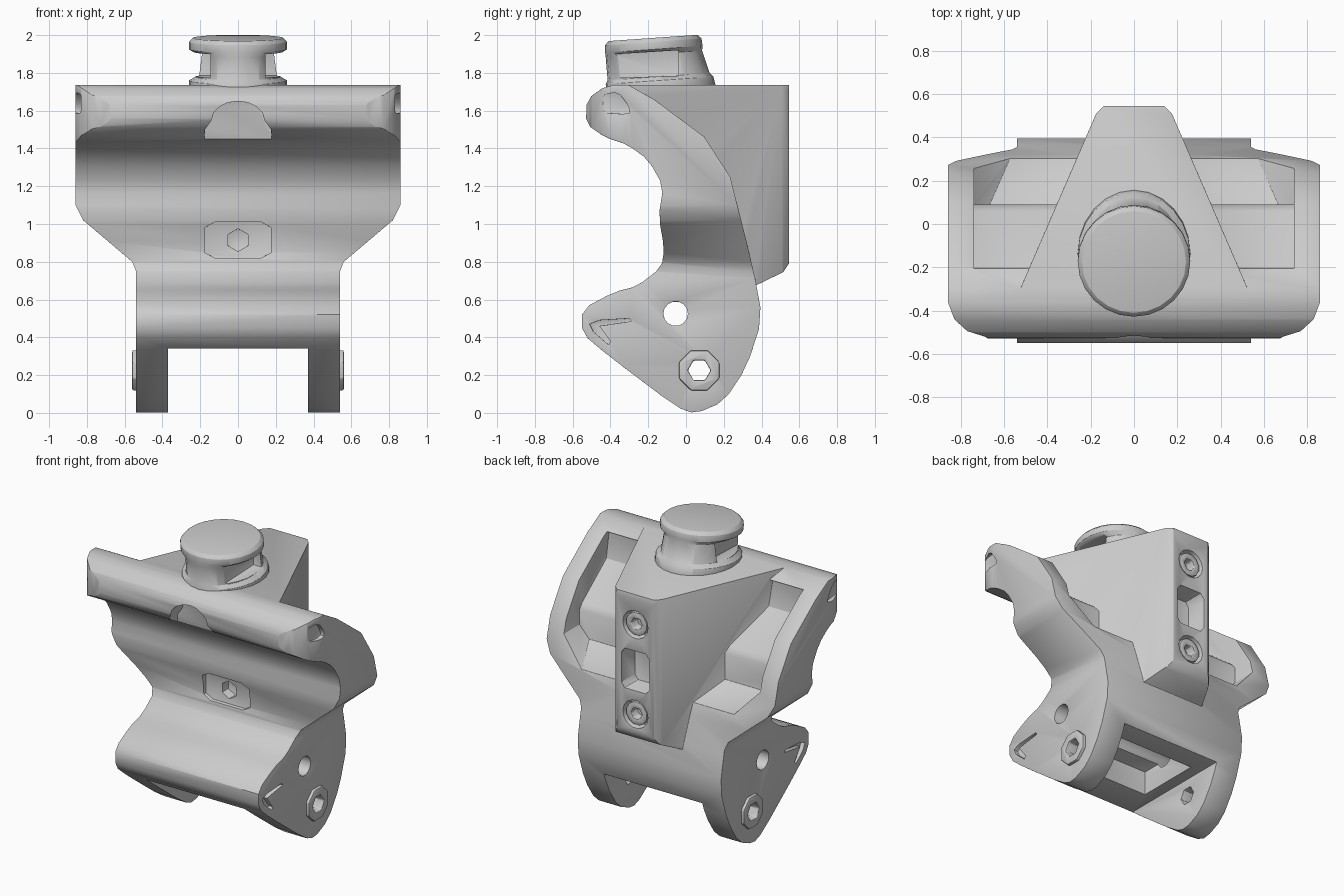
import bpy, bmesh, math
from mathutils import Vector

if "Cube" in bpy.data.objects:
    bpy.data.objects.remove(bpy.data.objects["Cube"])

AXES = {'x': lambda p, t: (t, p[0], p[1]), 'y': lambda p, t: (p[0], t, p[1]), 'z': lambda p, t: (p[0], p[1], t)}

def make(name, verts, faces):
    me = bpy.data.meshes.new(name)
    me.from_pydata(verts, [], faces)
    bm = bmesh.new(); bm.from_mesh(me)
    bmesh.ops.recalc_face_normals(bm, faces=bm.faces)
    bm.to_mesh(me); bm.free()
    ob = bpy.data.objects.new(name, me)
    bpy.context.collection.objects.link(ob)
    return ob

def prism(name, pts, axis, a, b):
    n = len(pts)
    verts = [AXES[axis](p, t) for t in (a, b) for p in pts]
    faces = [list(range(n)), list(range(n, 2 * n))]
    faces += [(i, (i + 1) % n, n + (i + 1) % n, n + i) for i in range(n)]
    return make(name, verts, faces)

def loft(name, rings, n, tilt=0):
    verts = [(rx * math.cos(t), cy + ry * math.sin(t), z + tilt * ry * math.sin(t))
             for z, cy, rx, ry in rings for t in [2 * math.pi * i / n for i in range(n)]]
    faces = [list(range(n)), list(range(len(verts) - n, len(verts)))]
    faces += [(k * n + i, k * n + (i + 1) % n, (k + 1) * n + (i + 1) % n, (k + 1) * n + i)
              for k in range(len(rings) - 1) for i in range(n)]
    return make(name, verts, faces)

def ngon(cx, cy, r, n, turn=0.0):
    return [(cx + r * math.cos(2 * math.pi * (i + turn) / n), cy + r * math.sin(2 * math.pi * (i + turn) / n)) for i in range(n)]

def rect(x0, x1, y0, y1):
    return [(x0, y0), (x1, y0), (x1, y1), (x0, y1)]

def mirrored(half):
    return half + [(-x, y) for x, y in reversed(half)]

def soften(pts, q=0.22):
    out = []
    for i, p in enumerate(pts):
        p, a, b = Vector(p), Vector(pts[i - 1]), Vector(pts[(i + 1) % len(pts)])
        out += [tuple(p.lerp(a, q)), tuple(p.lerp(b, q))]
    return out

def apply_mod(ob, kind, **kw):
    m = ob.modifiers.new(kind, kind)
    for k, v in kw.items():
        setattr(m, k, v)
    bpy.context.view_layer.objects.active = ob
    bpy.ops.object.modifier_apply(modifier=m.name)

def boolean(ob, other, op='DIFFERENCE'):
    apply_mod(ob, 'BOOLEAN', object=other, operation=op, solver='EXACT')
    bpy.data.objects.remove(other)
    return ob

def finish(ob, width=0, angle=35):
    if width:
        apply_mod(ob, 'BEVEL', width=width, segments=2, limit_method='ANGLE', angle_limit=math.radians(38))
    bpy.ops.object.select_all(action='DESELECT')
    ob.select_set(True)
    bpy.context.view_layer.objects.active = ob
    bpy.ops.object.shade_smooth_by_angle(angle=math.radians(angle))

# Clamp body: side profile limited by the front and top outlines
side = [(-.53, 1.53), (-.525, 1.66), (-.42, 1.735), (-.27, 1.735), (.2, 1.385), (.355, .77), (.405, .5), (.32, .24),
        (.2, .06), (.05, -.005), (-.05, .03), (-.42, .31), (-.55, .42), (-.55, .55), (-.38, .64), (-.26, .67),
        (-.13, .77), (-.115, .87), (-.145, 1.04), (-.12, 1.2), (-.2, 1.34), (-.31, 1.42), (-.43, 1.46)]
body = prism("clamp_body", soften(side), 'x', -.9, .9)
boolean(body, prism("front_outline", mirrored([(.86, 1.9), (.86, 1.1), (.82, 1.02), (.56, .8), (.54, .75), (.54, -.1)]), 'y', -1, 1), 'INTERSECT')
boolean(body, prism("top_outline", mirrored([(.9, .6), (.86, -.36), (.83, -.44), (.77, -.495), (.69, -.52), (.55, -.6)]), 'z', -1, 3), 'INTERSECT')

# Rear wing pockets with a stepped floor
for s in (1, -1):
    pocket = prism("pocket", [(-.23, 1.68), (-.2, 1.5), (.06, 1.3), (.09, 1.26), (.09, 1.08), (.3, .98), (.8, .98), (.8, 1.68)], 'x', s * .1, s * .74)
    boolean(pocket, prism("pocket_outline", [(s * .1, 1.8), (s * .74, 1.8), (s * .74, 1.16), (s * .5, .9), (s * .1, .9)], 'y', -1, 1), 'INTERSECT')
    boolean(body, pocket)

# Central rear wedge
wedge = prism("wedge", mirrored([(.14, .545), (.175, .51), (.5, -.24), (.55, -.36)]), 'z', .5, 1.735)
boolean(wedge, prism("wedge_profile", [(-.36, 1.8), (.6, 1.8), (.545, 1.7), (.545, .79), (.515, .745), (.38, .68), (.2, .6),
                                       (-.03, .75), (-.03, 1.3), (-.28, 1.55)], 'x', -1, 1), 'INTERSECT')
boolean(body, wedge, 'UNION')

# Gap between the legs, hollow underside and cross holes
boolean(body, prism("leg_gap", rect(-.37, .37, -.2, .34), 'y', -1, 1))
boolean(body, prism("underside_hollow", rect(-.29, .29, -.24, .2), 'z', .2, .5))
boolean(body, prism("pin_hole", ngon(-.055, .525, .065, 14), 'x', -1, 1))
boolean(body, prism("pivot_hole", ngon(.07, .225, .06, 6), 'x', -1, 1))

# Arch window in the upper lip, front plate recess, rear strip recesses
arch = [(-.18, 1.42), (.18, 1.42), (.175, 1.5)] + [(.14 * math.cos(t), 1.55 + .1 * math.sin(t)) for t in [math.pi * i / 8 for i in range(9)]] + [(-.175, 1.5)]
boolean(body, prism("arch_cut", arch, 'y', -1, -.4))
boolean(body, prism("plate_recess", soften(rect(-.175, .175, .82, 1.01), .15), 'y', -.5, -.095))
boolean(body, prism("socket", ngon(0, .915, .06, 6, .5), 'y', -.5, -.03))
boolean(body, prism("rear_window", soften(rect(-.105, .105, 1.08, 1.35), .12), 'y', .4, .8))
for z in (1.53, .92):
    boolean(body, prism("screw_hole", ngon(0, z, .095, 14), 'y', .47, .8))

# End notches in the upper and lower lips
for s in (1, -1):
    boolean(body, prism("upper_notch", soften([(-.45, 1.59), (-.45, 1.68), (-.36, 1.7), (-.3, 1.62), (-.3, 1.58)]), 'x', s * .83, s))
    boolean(body, prism("lower_notch", [(-.49, .43), (-.51, .47), (-.46, .49), (-.3, .5), (-.29, .485), (-.46, .46), (-.4, .38), (-.41, .36)], 'x', s * .51, s))
finish(body, .014)

# Pivot bosses and rear screws, all hollow rings
def ring(name, axis, cx, cy, r, hole, n, hn, a, b):
    ob = prism(name, ngon(cx, cy, r, n, .5), axis, a, b)
    boolean(ob, prism("ring_hole", ngon(cx, cy, hole, hn), axis, min(a, b) - .1 if axis == 'x' else .46, max(a, b) + .1))
    finish(ob, .008)

for s in (1, -1):
    ring("pivot_boss", 'x', .07, .225, .115, .06, 8, 6, s * .5, s * .56)
for z in (1.53, .92):
    ring("rear_screw", 'y', 0, z, .08, .04, 12, 6, .44, .535)

# Knob with side notches
knob = loft("knob", [(1.70, -.13, .26, .29), (1.76, -.14, .26, .285), (1.78, -.145, .225, .27), (1.90, -.17, .22, .255),
                     (1.925, -.17, .26, .258), (1.965, -.173, .26, .255), (1.985, -.175, .24, .235)], 24, .07)
for s in (1, -1):
    boolean(knob, prism("knob_notch", [(-.6, 1.765), (-.04, 1.785), (-.04, 1.92), (-.6, 1.885)], 'x', s * .145, s * .4))
finish(knob, .006)
